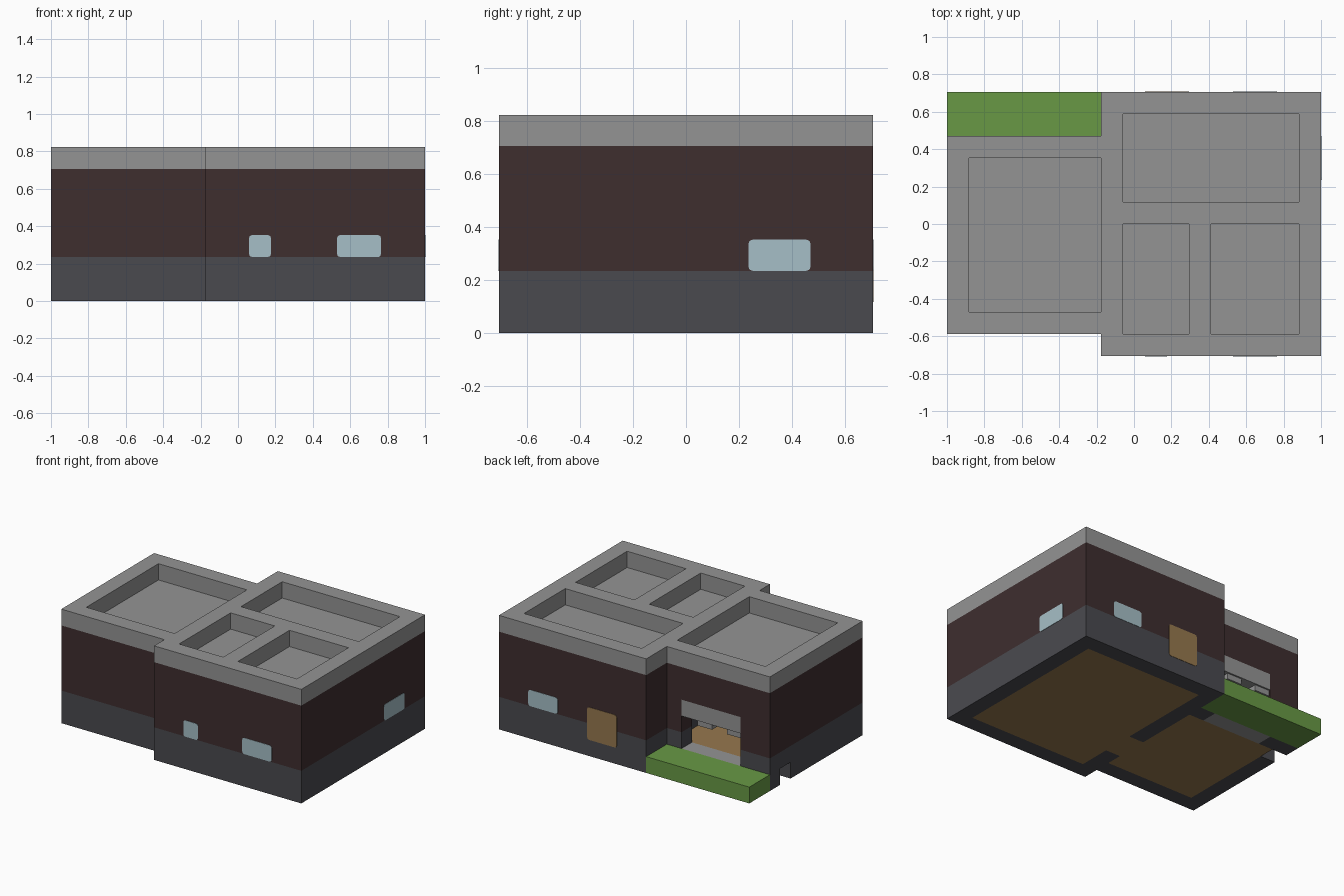
import bpy, bmesh
from mathutils import Vector

if "Cube" in bpy.data.objects:
    bpy.data.objects.remove(bpy.data.objects["Cube"], do_unlink=True)

U = 2 / 17                      # one building block


def srgb(*c):
    return [((v / 255 + 0.055) / 1.055) ** 2.4 for v in c] + [1]


def material(name, *c):
    m = bpy.data.materials.new(name)
    m.use_nodes = True
    m.diffuse_color = srgb(*c)
    m.node_tree.nodes["Principled BSDF"].inputs["Base Color"].default_value = srgb(*c)
    return m


STONE = material("dark stone", 74, 74, 79)
BRICK = material("dark brick", 62, 46, 47)
ROOF = material("roof grey", 148, 148, 148)
WOOD = material("wood", 150, 120, 78)
GLASS = material("pale glass", 166, 191, 199)
GRASS = material("grass", 104, 153, 69)


def place(x, y, z):
    return Vector((x * U - 1, (y - 6) * U, z * U))


def finish(name, bm, mats):
    bmesh.ops.recalc_face_normals(bm, faces=bm.faces)
    mesh = bpy.data.meshes.new(name)
    bm.to_mesh(mesh)
    bm.free()
    for m in mats:
        mesh.materials.append(m)
    ob = bpy.data.objects.new(name, mesh)
    bpy.context.scene.collection.objects.link(ob)
    return ob


def prism(name, outline, z0, z1, *mats):
    bm = bmesh.new()
    base = bm.faces.new([bm.verts.new(place(x, y, z0)) for x, y in outline])
    top = bmesh.ops.extrude_face_region(bm, geom=[base])["geom"]
    verts = [v for v in top if isinstance(v, bmesh.types.BMVert)]
    bmesh.ops.translate(bm, verts=verts, vec=(0, 0, (z1 - z0) * U))
    return finish(name, bm, mats)


def box(name, x, y, z, *mats):
    return prism(name, [(x[0], y[0]), (x[1], y[0]), (x[1], y[1]), (x[0], y[1])],
                 z[0], z[1], *mats)


def panel(name, x, y, z, axis, mat):
    """Thin plate on a wall, with rounded corners."""
    ob = box(name, x, y, z, mat)
    bm = bmesh.new()
    bm.from_mesh(ob.data)
    edges = [e for e in bm.edges
             if abs((e.verts[0].co - e.verts[1].co).normalized()[axis]) > 0.9]
    bmesh.ops.bevel(bm, geom=edges, offset=0.016, segments=2, profile=0.5,
                    affect='EDGES')
    bm.to_mesh(ob.data)
    bm.free()


# Building shell: the footprint with rooms and openings cut away
shell = prism("walls_and_roof_rim", [(0, 1), (7, 1), (7, 0), (17, 0), (17, 12),
                                     (7, 12), (7, 10), (0, 10)], 0, 7)
rooms = {"wing": ((1, 7), (2, 9)), "back_room": ((8, 16), (7, 11)),
         "small_room": ((8, 11), (1, 6)), "corner_room": ((12, 16), (1, 6))}
floors = {"wing": ((1, 7), (2, 9)), "main": ((8, 16), (1, 11))}
cutters = [box("cutter", x, y, (0.5, 8)) for x, y in rooms.values()]
cutters += [box("cutter", x, y, (-1, 1)) for x, y in floors.values()]
cutters += [box("cutter", (6.5, 8.5), (3, 5), (-1, 3)),     # inner doorway
            box("cutter", (2, 6), (8.5, 11), (-1, 4)),      # wide back opening
            box("cutter", (-1, 1.5), (8, 9), (-1, 1))]      # drain at the side
for c in cutters:
    c.hide_render = True
    mod = shell.modifiers.new("cut", 'BOOLEAN')
    mod.operation = 'DIFFERENCE'
    mod.solver = 'EXACT'
    mod.object = c
bpy.context.view_layer.update()
cut = bpy.data.meshes.new_from_object(
    shell.evaluated_get(bpy.context.evaluated_depsgraph_get()))
shell.modifiers.clear()
shell.data = cut
for c in cutters:
    bpy.data.objects.remove(c, do_unlink=True)

# Stone, brick and roof bands by height
cut.materials.clear()
for m in (STONE, BRICK, ROOF):
    cut.materials.append(m)
bm = bmesh.new()
bm.from_mesh(cut)
for level in (2, 6):
    bmesh.ops.bisect_plane(bm, geom=bm.verts[:] + bm.edges[:] + bm.faces[:],
                           plane_co=(0, 0, level * U), plane_no=(0, 0, 1))
for f in bm.faces:
    h = f.calc_center_median().z / U
    f.material_index = (h > 2.01) + (h > 6.01)
    f.smooth = False
bm.to_mesh(cut)
bm.free()

# Ceilings at the bottom of the roof recesses, and floors
for name, (x, y) in rooms.items():
    box(name + "_ceiling", x, y, (5, 6), ROOF)
for name, (x, y) in floors.items():
    box(name + "_floor", x, y, (0, 1), WOOD)
box("doorway_floor", (7, 8), (3, 5), (0, 1), WOOD)

# Back opening: sill, raised shutter and its hanging teeth
box("opening_sill", (2, 6), (9, 10), (0, 1), ROOF)
box("raised_shutter", (2, 6), (9, 10), (3, 4), ROOF)
for x in (2, 4):
    box("shutter_tooth", (x, x + 1), (9, 9.9), (2.65, 3), ROOF)

# Lawn
box("lawn", (0, 7), (10, 12), (0, 1), GRASS)

# Windows and door as thin plates
T = 0.02
front, back = (-T, T), (12 - T, 12 + T)
panel("front_small_window", (9, 10), front, (2, 3), 1, GLASS)
panel("front_wide_window", (13, 15), front, (2, 3), 1, GLASS)
panel("back_window", (13, 15), back, (2, 3), 1, GLASS)
panel("side_window", (17 - T, 17 + T), (8, 10), (2, 3), 0, GLASS)
panel("back_door", (9, 11), back, (1, 3), 1, WOOD)
